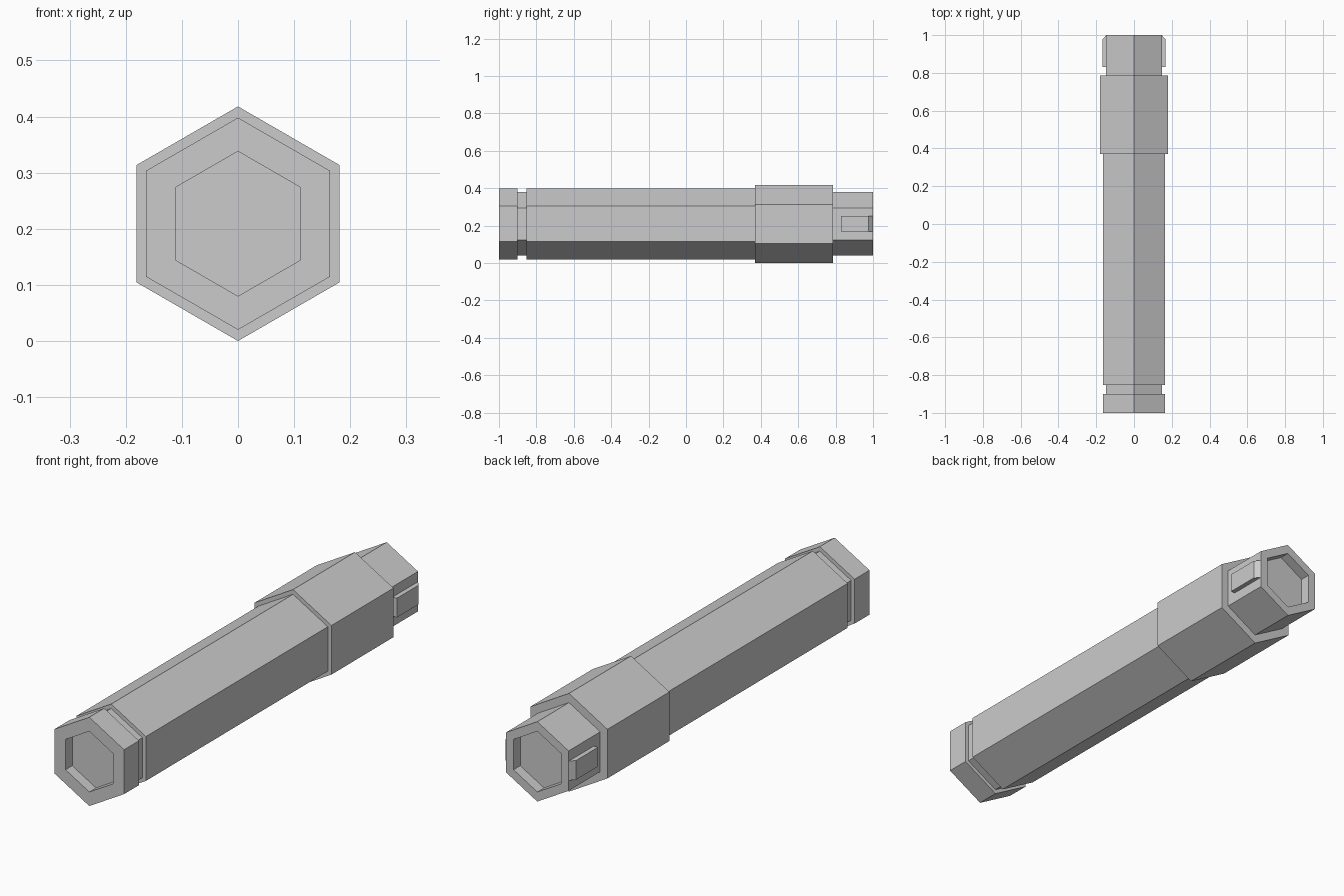
import bpy, bmesh, math

cube = bpy.data.objects.get("Cube")
if cube:
    bpy.data.objects.remove(cube, do_unlink=True)

CENTRE_Z = 0.209
BODY, NECK, SLEEVE, HOLE = 0.189, 0.17, 0.209, 0.129   # corner radii
RECESS = 0.045

grey = bpy.data.materials.new("grey")
grey.use_nodes = True
colour = (0.6, 0.6, 0.6, 1)
grey.diffuse_color = colour
grey.node_tree.nodes["Principled BSDF"].inputs["Base Color"].default_value = colour


def finish(name, bm):
    mesh = bpy.data.meshes.new(name)
    bm.to_mesh(mesh)
    bm.free()
    mesh.materials.append(grey)
    obj = bpy.data.objects.new(name, mesh)
    bpy.context.collection.objects.link(obj)
    return obj


def hex_shell(name, profile, cap_start=False, cap_end=False):
    """Six-sided shell along y through (y, corner radius) stations."""
    bm = bmesh.new()
    rings = []
    for y, r in profile:
        angles = [math.tau * i / 6 for i in range(6)]
        rings.append([bm.verts.new((r * math.sin(a), y, CENTRE_Z + r * math.cos(a)))
                      for a in angles])
    for a, b in zip(rings, rings[1:]):
        for i in range(6):
            j = (i + 1) % 6
            bm.faces.new((a[i], a[j], b[j], b[i]))
    if cap_start:
        bm.faces.new(rings[0][::-1])
    if cap_end:
        bm.faces.new(rings[-1])
    return finish(name, bm)


def clip(name, side):
    """Raised side tab with a sloped rear end."""
    bm = bmesh.new()
    outline = [(0.145, 0.83), (0.167, 0.83), (0.167, 0.977), (0.147, 1.0), (0.145, 1.0)]
    base = bm.faces.new([bm.verts.new((side * x, y, CENTRE_Z - 0.041)) for x, y in outline])
    new = bmesh.ops.extrude_face_region(bm, geom=[base])["geom"]
    bmesh.ops.translate(bm, vec=(0, 0, 0.082),
                        verts=[v for v in new if isinstance(v, bmesh.types.BMVert)])
    bmesh.ops.recalc_face_normals(bm, faces=bm.faces)
    return finish(name, bm)


# Front collar with its hexagonal recess
hex_shell("front_collar", [(-1 + RECESS, HOLE), (-1, HOLE), (-1, BODY),
                           (-0.9, BODY), (-0.9, NECK)], cap_start=True)
# Groove behind the collar
hex_shell("groove", [(-0.9, NECK), (-0.853, NECK)])
# Long main shaft
hex_shell("shaft", [(-0.853, NECK), (-0.853, BODY), (0.37, BODY)])
# Wide sleeve with its two shoulders
hex_shell("sleeve", [(0.37, BODY), (0.37, SLEEVE), (0.787, SLEEVE), (0.787, NECK)])
# Rear neck with its recess
hex_shell("rear_neck", [(0.787, NECK), (1, NECK), (1, HOLE), (1 - RECESS, HOLE)],
          cap_end=True)
# Locking tabs on both sides of the neck
clip("left_clip", 1)
clip("right_clip", -1)
